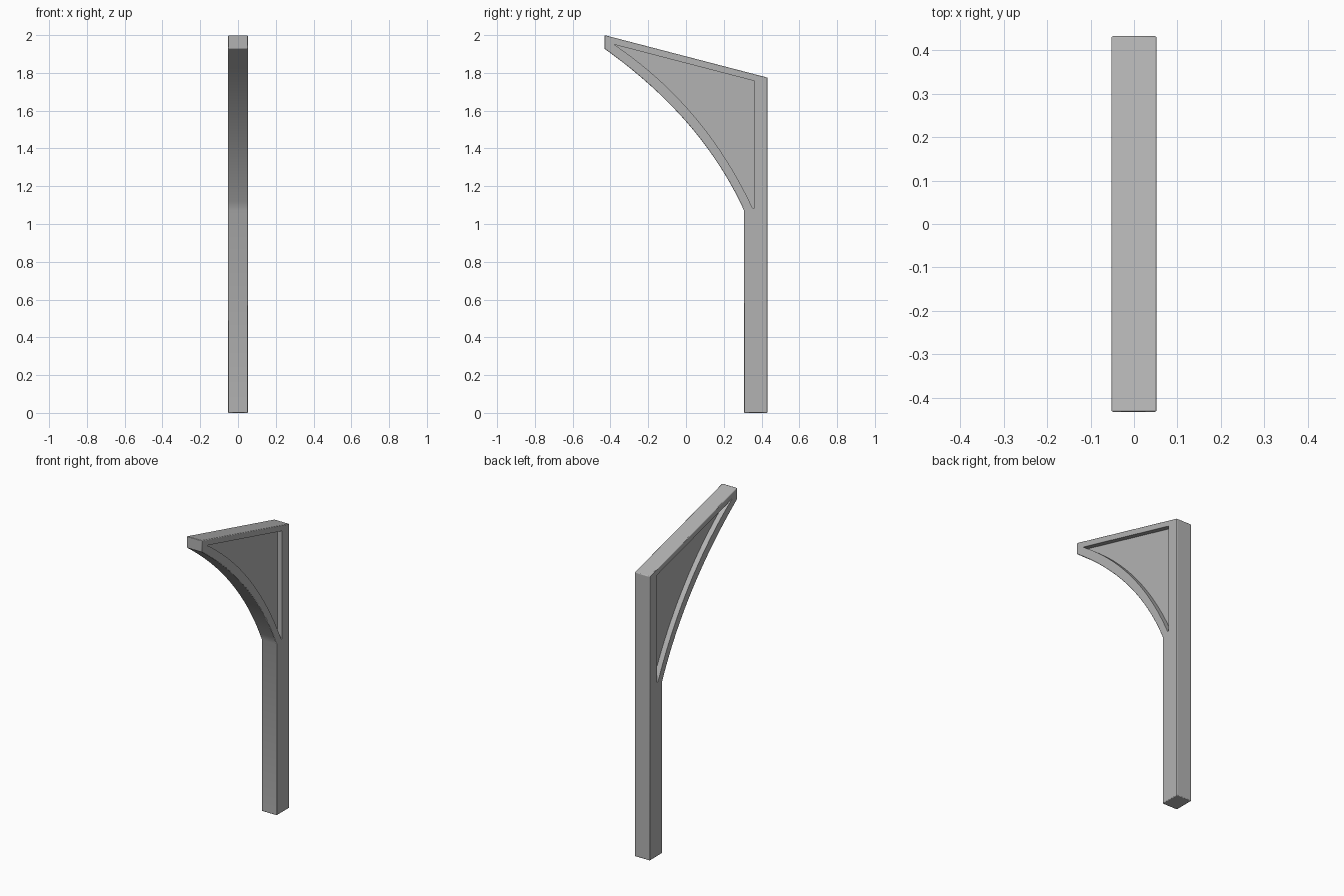
import bpy
import bmesh
import math
from mathutils import Vector

cube = bpy.data.objects.get("Cube")
if cube:
    bpy.data.objects.remove(cube, do_unlink=True)

HALF_WIDTH = 0.052
PANEL_HALF = 0.02

grey = bpy.data.materials.new("plain grey")
grey.use_nodes = True
colour = (0.45, 0.45, 0.45, 1)
grey.diffuse_color = colour
grey.node_tree.nodes["Principled BSDF"].inputs["Base Color"].default_value = colour


def arc(start, control, end, steps=20):
    """Quadratic curve points in the side (y, z) plane."""
    a, b, c = Vector(start), Vector(control), Vector(end)
    ts = [i / steps for i in range(steps + 1)]
    return [a * (1 - t) ** 2 + b * 2 * t * (1 - t) + c * t * t for t in ts]


def prism(name, outline, x0, x1):
    """Extrude a side outline from x0 to x1."""
    bm = bmesh.new()
    face = bm.faces.new([bm.verts.new((x0, p[0], p[1])) for p in outline])
    grown = bmesh.ops.extrude_face_region(bm, geom=[face])["geom"]
    moved = [v for v in grown if isinstance(v, bmesh.types.BMVert)]
    bmesh.ops.translate(bm, verts=moved, vec=(x1 - x0, 0, 0))
    bmesh.ops.recalc_face_normals(bm, faces=bm.faces)
    mesh = bpy.data.meshes.new(name)
    bm.to_mesh(mesh)
    bm.free()
    mesh.materials.append(grey)
    obj = bpy.data.objects.new(name, mesh)
    bpy.context.collection.objects.link(obj)
    return obj


# Post, sloping top rail and curved brace as one outline
outer = arc((-0.432, 1.928), (0.085, 1.56), (0.308, 1.07))
outer += [(0.308, 0), (0.432, 0), (0.432, 1.775), (-0.432, 2)]
bracket = prism("post_bracket", outer, -HALF_WIDTH, HALF_WIDTH)

# Slightly eased edges
bevel = bracket.modifiers.new("eased_edges", "BEVEL")
bevel.width = 0.004
bevel.segments = 2
bevel.limit_method = "ANGLE"
bevel.angle_limit = math.radians(30)

# Recess on each side, leaving a thin panel between
inner = arc((-0.38, 1.95), (0.10, 1.625), (0.352, 1.085))
inner += [(0.362, 1.085), (0.362, 1.757)]
for side, label in ((1, "left"), (-1, "right")):
    cutter = prism(label + "_recess_cutter", inner, side * PANEL_HALF, side * 0.2)
    cutter.hide_render = True
    cutter.hide_viewport = True
    cutter.display_type = "WIRE"
    cut = bracket.modifiers.new(label + "_recess", "BOOLEAN")
    cut.object = cutter
    cut.operation = "DIFFERENCE"
    cut.solver = "EXACT"

# Smooth the curved brace, keep the corners crisp
bpy.ops.object.select_all(action="DESELECT")
bracket.select_set(True)
bpy.context.view_layer.objects.active = bracket
bpy.ops.object.shade_smooth_by_angle(angle=math.radians(30))
